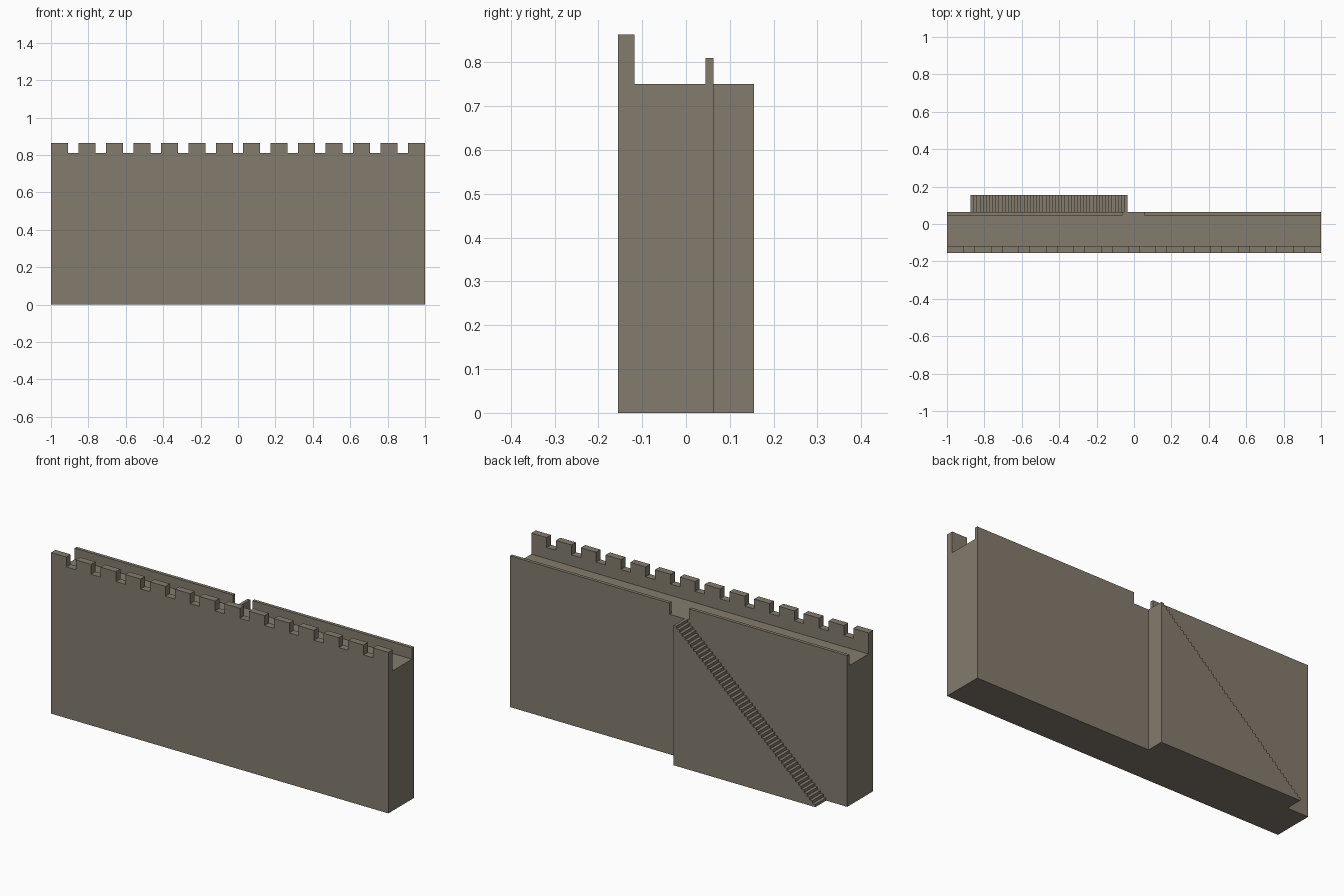
import bpy
import bmesh
from mathutils import Vector

cube = bpy.data.objects.get("Cube")
if cube:
    bpy.data.objects.remove(cube, do_unlink=True)

# Single stone colour
stone = bpy.data.materials.new("weathered_stone")
stone.use_nodes = True
colour = (0.23, 0.2, 0.155, 1)
stone.diffuse_color = colour
bsdf = next(n for n in stone.node_tree.nodes if n.type == 'BSDF_PRINCIPLED')
bsdf.inputs["Base Color"].default_value = colour
bsdf.inputs["Roughness"].default_value = 0.9


def prism(name, points, sweep):
    """Closed solid made by sweeping a flat outline along a vector."""
    bm = bmesh.new()
    face = bm.faces.new([bm.verts.new(p) for p in points])
    swept = bmesh.ops.extrude_face_region(bm, geom=[face], use_keep_orig=True)
    verts = [g for g in swept["geom"] if isinstance(g, bmesh.types.BMVert)]
    bmesh.ops.translate(bm, verts=verts, vec=Vector(sweep))
    bmesh.ops.recalc_face_normals(bm, faces=bm.faces)
    mesh = bpy.data.meshes.new(name)
    bm.to_mesh(mesh)
    bm.free()
    mesh.materials.append(stone)
    obj = bpy.data.objects.new(name, mesh)
    bpy.context.collection.objects.link(obj)
    return obj


front, back = -0.155, 0.063
front_inner, back_inner = -0.118, 0.045
walk, parapet, crest = 0.75, 0.81, 0.863

# Wall body with the front parapet, as one cross-section swept along x
section = [(front, 0), (back, 0), (back, walk), (front_inner, walk),
           (front_inner, parapet), (front, parapet)]
prism("wall_body", [(-1, y, z) for y, z in section], (2, 0, 0))

# Merlons along the front parapet
count, width = 14, 0.091
pitch = (2 - width) / (count - 1)
for i in range(count):
    x = -1 + i * pitch
    outline = [(x, front, parapet), (x, front_inner, parapet),
               (x, front_inner, crest), (x, front, crest)]
    prism(f"merlon_{i + 1}", outline, (width, 0, 0))

# Low rear parapet, open where the stairs arrive
for name, x0, x1 in (("rear_parapet_right", -1, -0.062),
                     ("rear_parapet_left", 0.053, 1)):
    outline = [(x0, back_inner, walk), (x0, back, walk),
               (x0, back, parapet), (x0, back_inner, parapet)]
    prism(name, outline, (x1 - x0, 0, 0))

# Staircase against the rear face, climbing towards the opening
steps, low, high, outer = 50, -0.875, -0.035, 0.155
tread, rise = (high - low) / steps, walk / steps
outline = [(high, back, 0), (low, back, 0)]
for i in range(steps):
    z = (i + 1) * rise
    outline += [(low + i * tread, back, z), (low + (i + 1) * tread, back, z)]
prism("staircase", outline, (0, outer - back, 0))
